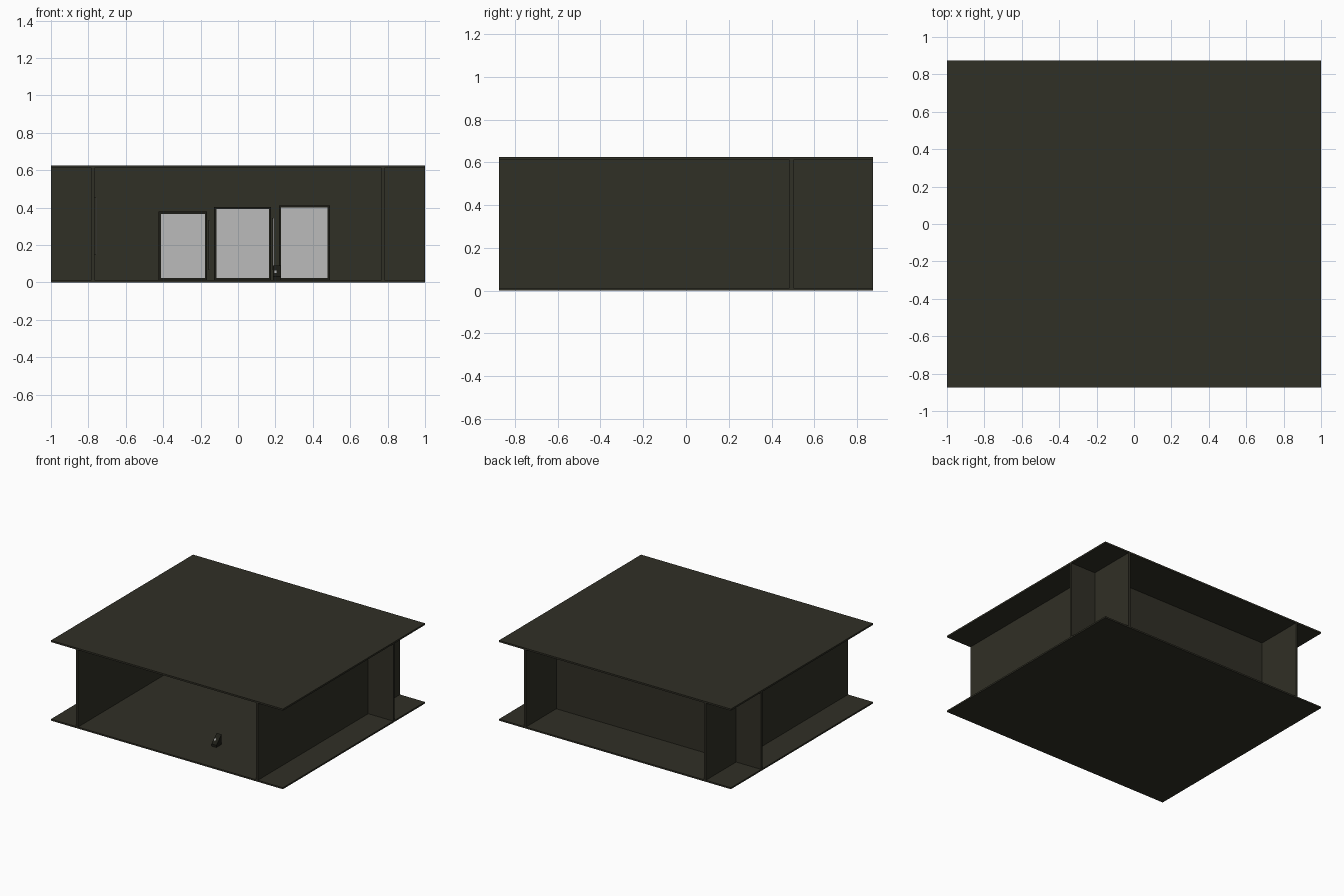
import bpy

if "Cube" in bpy.data.objects:
    bpy.data.objects.remove(bpy.data.objects["Cube"])


def material(name, rgb):
    m = bpy.data.materials.new(name)
    m.diffuse_color = (*rgb, 1)
    m.use_nodes = True
    m.node_tree.nodes["Principled BSDF"].inputs["Base Color"].default_value = m.diffuse_color
    return m


DARK = material("dark olive", (0.030, 0.029, 0.019))
BLACK = material("near black", (0.012, 0.012, 0.008))
GREY = material("light grey", (0.50, 0.50, 0.50))


def mesh(name, verts, faces, mat):
    me = bpy.data.meshes.new(name)
    me.from_pydata(verts, [], faces)
    me.materials.append(mat)
    ob = bpy.data.objects.new(name, me)
    bpy.context.collection.objects.link(ob)
    return ob


def box(name, x, y, z, mat=DARK):
    """Box from (low, high) ranges on each axis."""
    v = [(a, b, c) for a in x for b in y for c in z]
    f = [(0, 1, 3, 2), (4, 6, 7, 5), (0, 4, 5, 1),
         (2, 3, 7, 6), (0, 2, 6, 4), (1, 5, 7, 3)]
    return mesh(name, v, f, mat)


# Floor and roof slabs
box("floor_slab", (-1, 1), (-0.875, 0.875), (0, 0.012))
box("roof_slab", (-1, 1), (-0.875, 0.875), (0.612, 0.625))

# Two side walls running front to back, crossed by one full-width wall
WALL_Z = (0.012, 0.612)
for side, x in (("left", (-0.784, -0.767)), ("right", (0.767, 0.784))):
    box(side + "_wall", x, (-0.875, 0.875), WALL_Z)
for part, x in (("left", (-1, -0.784)), ("middle", (-0.767, 0.767)),
                ("right", (0.784, 1))):
    box(part + "_cross_wall", x, (0.484, 0.502), WALL_Z)

# Three framed panels standing against the cross wall
T = 0.012
for i, (x0, x1, top) in enumerate(((-0.425, -0.165, 0.378),
                                   (-0.127, 0.177, 0.403),
                                   (0.219, 0.491, 0.412)), 1):
    y = (0.460, 0.484)
    box(f"panel_{i}_frame_left", (x0, x0 + T), y, (0.012, top), BLACK)
    box(f"panel_{i}_frame_right", (x1 - T, x1), y, (0.012, top), BLACK)
    box(f"panel_{i}_frame_top", (x0 + T, x1 - T), y, (top - T, top), BLACK)
    box(f"panel_{i}_frame_bottom", (x0 + T, x1 - T), y, (0.012, 0.024), BLACK)
    box(f"panel_{i}_pane", (x0 + T, x1 - T), (0.468, 0.476),
        (0.024, top - T), GREY)

# Thin sheets seen edge-on, each with a dark backing
for name, x, z in (("side_wall_sheet", -0.758, (0.15, 0.455)),
                   ("left_sheet", -0.151, (0.07, 0.33)),
                   ("right_sheet", 0.190, (0.07, 0.345))):
    box(name, (x - 0.002, x + 0.002), (0.22, 0.44), z, GREY)
    box(name + "_backing", (x - 0.009, x - 0.002), (0.22, 0.44), z, DARK)

# Small wedge standing on the floor with a light patch on its slope
X0, X1 = 0.188, 0.23
profile = [(-0.595, 0.012), (-0.53, 0.012), (-0.53, 0.09), (-0.595, 0.03)]
mesh("floor_wedge",
     [(x, y, z) for x in (X0, X1) for y, z in profile],
     [(0, 3, 2, 1), (4, 5, 6, 7), (0, 1, 5, 4),
      (1, 2, 6, 5), (2, 3, 7, 6), (3, 0, 4, 7)], BLACK)
mesh("wedge_patch",
     [(0.194, -0.575, 0.0505), (0.206, -0.575, 0.0505),
      (0.206, -0.562, 0.0625), (0.194, -0.562, 0.0625)],
     [(0, 1, 2, 3)], GREY)
